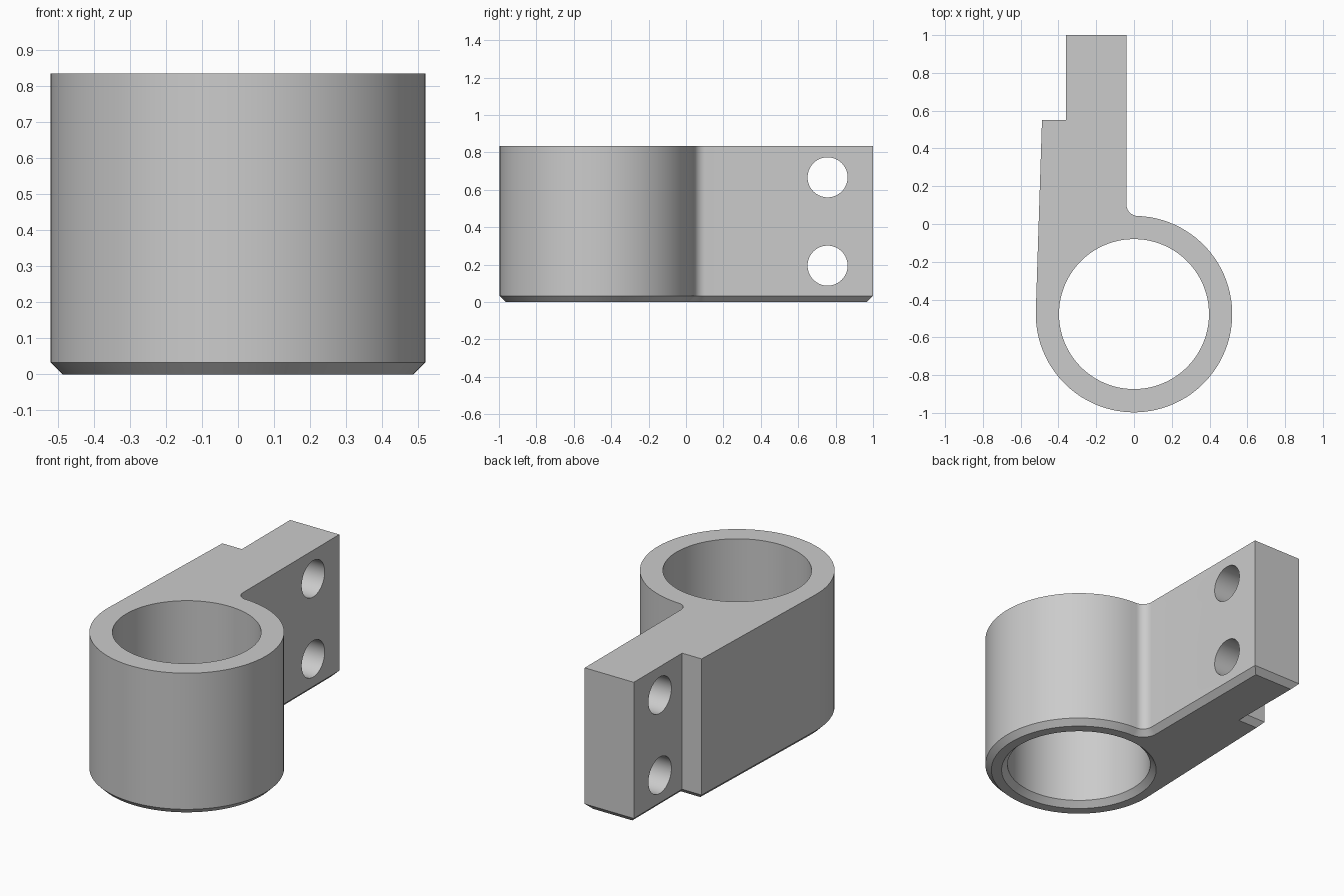
import bpy, bmesh
from math import sin, cos, pi, radians, atan2, acos, sqrt, hypot

cube = bpy.data.objects.get("Cube")
if cube:
    bpy.data.objects.remove(cube, do_unlink=True)

HEIGHT, CHAMFER = 0.835, 0.033
RING_Y, OUTER_R, BORE_R = -0.477, 0.52, 0.397
PLATE_LEFT, PLATE_RIGHT, PLATE_END = -0.36, -0.04, 1.0
STEP_X, STEP_Y = -0.487, 0.55
FILLET_R, HOLE_R, HOLE_Y = 0.06, 0.107, 0.757

grey = bpy.data.materials.new("light grey")
grey.use_nodes = True
colour = (0.6, 0.6, 0.6, 1)
grey.diffuse_color = colour
grey.node_tree.nodes["Principled BSDF"].inputs["Base Color"].default_value = colour


def arc(cx, cy, r, start, end, steps):
    return [(cx + r * cos(start + (end - start) * i / steps),
             cy + r * sin(start + (end - start) * i / steps)) for i in range(steps + 1)]


def make_object(name, bm):
    bmesh.ops.recalc_face_normals(bm, faces=bm.faces)
    mesh = bpy.data.meshes.new(name)
    bm.to_mesh(mesh)
    bm.free()
    mesh.materials.append(grey)
    obj = bpy.data.objects.new(name, mesh)
    bpy.context.collection.objects.link(obj)
    return obj


def make_lathe(name, rings, segments=96):
    """Solid of stacked circles, given as (radius, z), around the ring axis."""
    bm = bmesh.new()
    loops = [[bm.verts.new((r * cos(2 * pi * i / segments),
                            RING_Y + r * sin(2 * pi * i / segments), z))
              for i in range(segments)] for r, z in rings]
    for low, high in zip(loops, loops[1:]):
        for i in range(segments):
            j = (i + 1) % segments
            bm.faces.new((low[i], low[j], high[j], high[i]))
    bm.faces.new(loops[0])
    bm.faces.new(loops[-1])
    return make_object(name, bm)


def cut(target, cutter):
    cutter.hide_render = True
    mod = target.modifiers.new("cut", "BOOLEAN")
    mod.operation, mod.solver, mod.object = "DIFFERENCE", "EXACT", cutter
    bpy.ops.object.select_all(action="DESELECT")
    bpy.context.view_layer.objects.active = target
    target.select_set(True)
    bpy.ops.object.modifier_apply(modifier=mod.name)
    bpy.data.objects.remove(cutter, do_unlink=True)


# Outline: ring, tangent side wall, stepped plate and filleted inner corner
dx, dy = STEP_X, STEP_Y - RING_Y
tangent = atan2(dy, dx) + acos(OUTER_R / hypot(dx, dy))
fx = PLATE_RIGHT + FILLET_R
fy = RING_Y + sqrt((OUTER_R + FILLET_R) ** 2 - fx ** 2)
join = atan2(fy - RING_Y, fx)
outline = arc(0, RING_Y, OUTER_R, tangent, join + 2 * pi, 72)
outline += arc(fx, fy, FILLET_R, join + pi + 2 * pi, 3 * pi, 10)[1:]
outline += [(PLATE_RIGHT, PLATE_END), (PLATE_LEFT, PLATE_END),
            (PLATE_LEFT, STEP_Y), (STEP_X, STEP_Y)]

# Body with chamfered bottom rim
bm = bmesh.new()
base = bm.faces.new([bm.verts.new((x, y, 0)) for x, y in outline])
top = bmesh.ops.extrude_face_region(bm, geom=[base], use_keep_orig=True)
bmesh.ops.translate(bm, verts=[v for v in top["geom"] if isinstance(v, bmesh.types.BMVert)],
                    vec=(0, 0, HEIGHT))
bmesh.ops.recalc_face_normals(bm, faces=bm.faces)
rim = [e for e in bm.edges if all(v.co.z < 0.001 for v in e.verts)]
bmesh.ops.bevel(bm, geom=rim, offset=CHAMFER, offset_type="OFFSET", segments=1,
                affect="EDGES", clamp_overlap=False)
body = make_object("clamp_bracket", bm)

# Bore, flared at the bottom
flare = BORE_R + CHAMFER
cut(body, make_lathe("bore_cutter", [(flare + 0.1, -0.1), (flare, 0), (BORE_R, CHAMFER),
                                     (BORE_R, HEIGHT + 0.1)]))

# Two bolt holes through the plate
for z in (0.195, 0.667):
    bpy.ops.mesh.primitive_cylinder_add(vertices=64, radius=HOLE_R, depth=1,
                                        location=(-0.2, HOLE_Y, z),
                                        rotation=(0, radians(90), 0))
    hole = bpy.context.object
    hole.data.materials.append(grey)
    cut(body, hole)

bpy.ops.object.shade_smooth_by_angle(angle=radians(25))
